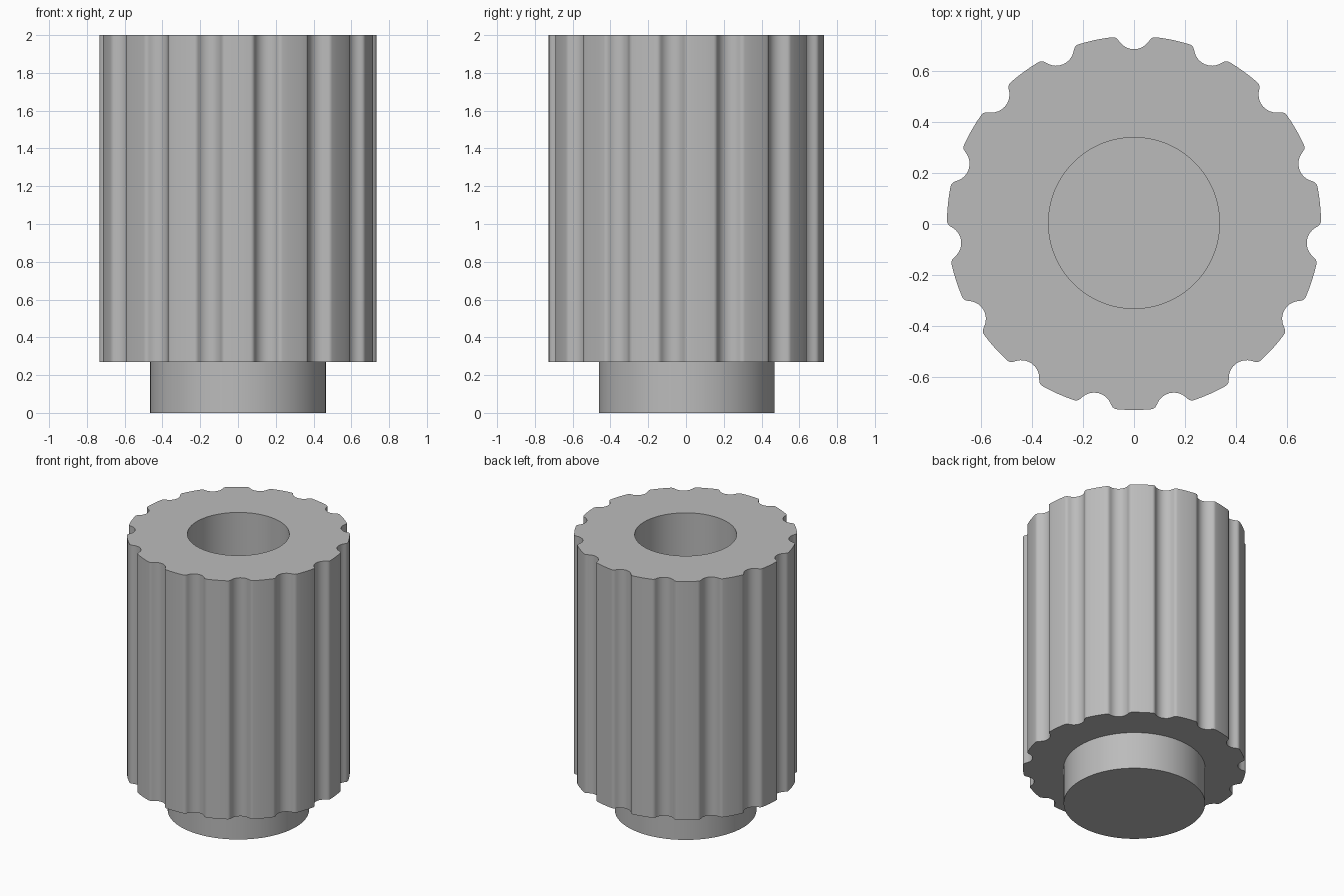
import bpy
import bmesh
from math import cos, sin, pi, radians

cube = bpy.data.objects.get("Cube")
if cube:
    bpy.data.objects.remove(cube, do_unlink=True)

GROOVES = 15
STEP = 2 * pi / GROOVES
AXIS_Y = 0.004
HEIGHT, BODY_BOTTOM, HOLE_FLOOR = 2.0, 0.27, 0.30
BODY_R, HOLE_R, SPIGOT_R = 0.733, 0.335, 0.465

grey = bpy.data.materials.new("matte grey")
grey.use_nodes = True
colour = (0.5, 0.5, 0.5, 1)
grey.diffuse_color = colour
grey.node_tree.nodes["Principled BSDF"].inputs["Base Color"].default_value = colour

# Half of one flute: angle from its middle in degrees, and radius
half = [(0, 0.681), (1.3, 0.683), (2.6, 0.689), (3.7, 0.699), (4.4, 0.709),
        (4.9, 0.719), (5.4, 0.727), (6.1, 0.732), (6.8, BODY_R), (9.4, BODY_R)]
flute = [(-a, r) for a, r in reversed(half[1:])] + half + [(12, BODY_R)]
fluted = [(pi / 2 + i * STEP + radians(a), r)
          for i in range(GROOVES) for a, r in flute]


def circle(radius):
    return [(a, radius) for a, _ in fluted]


def loft(name, sections):
    """Skin a stack of (outline, height) sections and cap both ends."""
    bm = bmesh.new()
    rings = [[bm.verts.new((r * cos(a), r * sin(a) + AXIS_Y, z)) for a, r in outline]
             for outline, z in sections]
    for low, high in zip(rings, rings[1:]):
        for i in range(len(low)):
            bm.faces.new((low[i - 1], low[i], high[i], high[i - 1]))
    bm.faces.new(rings[0][::-1])
    bm.faces.new(rings[-1])
    bmesh.ops.recalc_face_normals(bm, faces=bm.faces)
    mesh = bpy.data.meshes.new(name)
    bm.to_mesh(mesh)
    bm.free()
    mesh.materials.append(grey)
    obj = bpy.data.objects.new(name, mesh)
    bpy.context.collection.objects.link(obj)
    bpy.ops.object.select_all(action='DESELECT')
    obj.select_set(True)
    bpy.context.view_layer.objects.active = obj
    bpy.ops.object.shade_smooth_by_angle(angle=radians(40))
    return obj


# Fluted body with a round blind hole in its top
loft("fluted_body", [(fluted, BODY_BOTTOM), (fluted, HEIGHT),
                     (circle(HOLE_R), HEIGHT), (circle(HOLE_R), HOLE_FLOOR)])

# Plain round spigot below, sunk slightly into the body
loft("base_spigot", [(circle(SPIGOT_R), 0), (circle(SPIGOT_R), BODY_BOTTOM + 0.01)])
